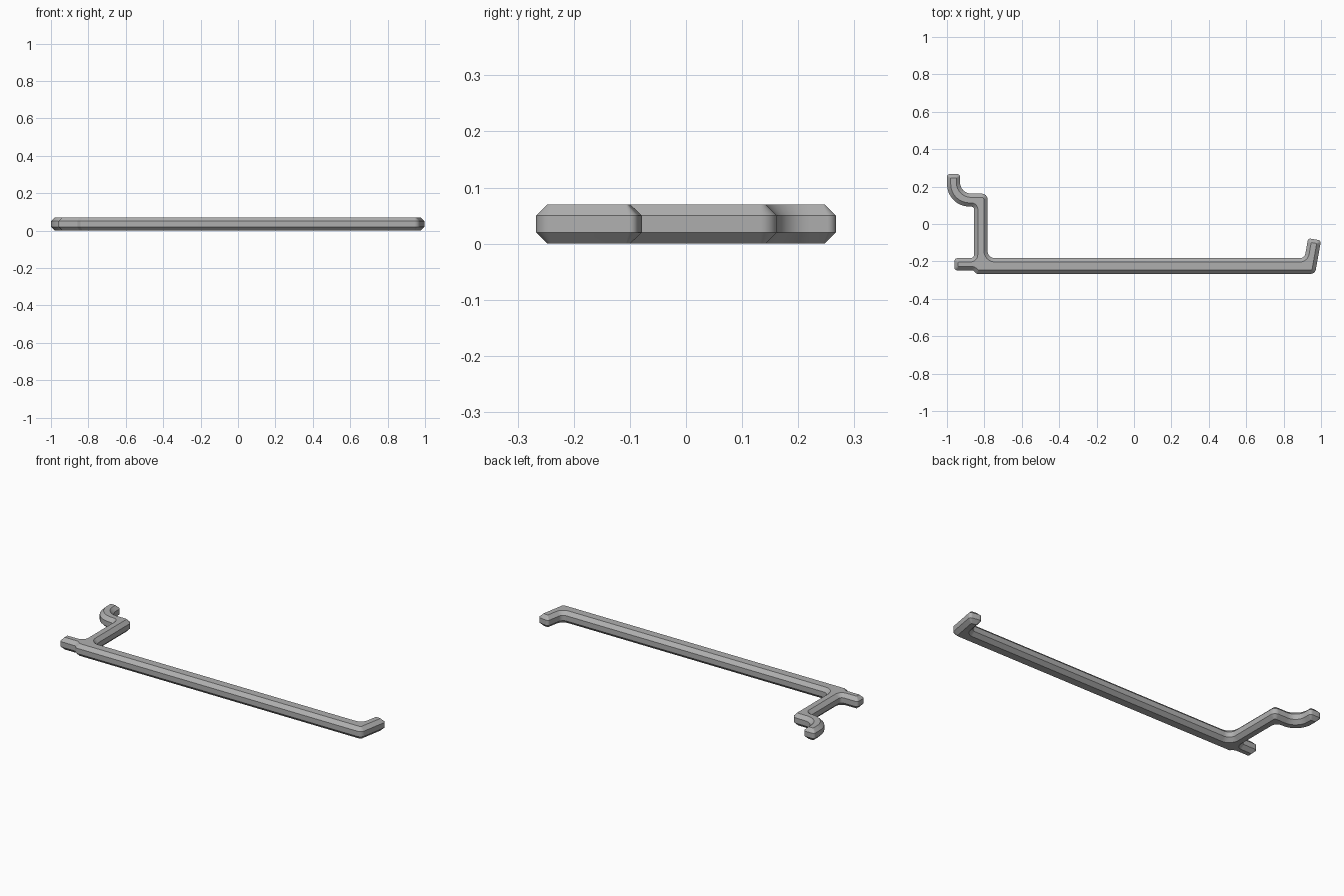
import bpy, bmesh, math
from mathutils import Vector

cube = bpy.data.objects.get("Cube")
if cube:
    bpy.data.objects.remove(cube, do_unlink=True)

HEIGHT, CHAMFER, STEPS = 0.07, 0.02, 8

# Sharp outline corners, counter-clockwise: x, y, fillet radius
CORNERS = [
    (-0.96, -0.248, 0.015), (-0.86, -0.248, 0.01), (-0.84, -0.267, 0.02),  # lower peg, step
    (0.968, -0.267, 0.03), (1.0, -0.088, 0.015),                           # upturned end
    (0.931, -0.076, 0.015), (0.912, -0.183, 0.03),
    (-0.783, -0.183, 0.04), (-0.783, 0.162, 0.03),                         # back arm
    (-0.93, 0.162, 0.06), (-0.93, 0.267, 0.015),                           # curved upper peg
    (-1.0, 0.267, 0.015), (-1.0, 0.093, 0.12),
    (-0.855, 0.093, 0.015), (-0.855, -0.183, 0.02), (-0.96, -0.183, 0.015),
]


def rounded_outline(inset):
    """Outline moved inwards by inset, with every corner filleted."""
    points = []
    for i, (x, y, radius) in enumerate(CORNERS):
        p = Vector((x, y))
        before = Vector(CORNERS[i - 1][:2])
        after = Vector(CORNERS[(i + 1) % len(CORNERS)][:2])
        d1, d2 = (p - before).normalized(), (after - p).normalized()
        n1, n2 = Vector((-d1.y, d1.x)), Vector((-d2.y, d2.x))
        mitre = (n1 + n2) / (1 + n1.dot(n2))
        turn = math.atan2(d1.x * d2.y - d1.y * d2.x, d1.dot(d2))
        side = 1 if turn > 0 else -1
        r = max(radius - side * inset, 0.003)
        centre = p + mitre * (inset + side * r)
        start = math.atan2(-side * n1.y, -side * n1.x)
        for k in range(STEPS + 1):
            a = start + turn * k / STEPS
            points.append(centre + r * Vector((math.cos(a), math.sin(a))))
    return points


# Grey plastic
grey = bpy.data.materials.new("grey")
grey.use_nodes = True
colour = (0.43, 0.43, 0.43, 1)
grey.diffuse_color = colour
grey.node_tree.nodes["Principled BSDF"].inputs["Base Color"].default_value = colour

# Hook body: four stacked outlines joined by chamfers and walls
bm = bmesh.new()
rings = []
for inset, z in ((CHAMFER, 0), (0, CHAMFER), (0, HEIGHT - CHAMFER), (CHAMFER, HEIGHT)):
    rings.append([bm.verts.new((p.x, p.y, z)) for p in rounded_outline(inset)])
for low, high in zip(rings, rings[1:]):
    for i in range(len(low)):
        bm.faces.new((low[i - 1], low[i], high[i], high[i - 1]))
bm.faces.new(rings[-1])
bm.faces.new(rings[0][::-1])

mesh = bpy.data.meshes.new("hook_body")
bm.to_mesh(mesh)
bm.free()
mesh.materials.append(grey)
hook = bpy.data.objects.new("hook_body", mesh)
bpy.context.collection.objects.link(hook)

# Smooth rounded corners, crisp chamfer edges
bpy.ops.object.select_all(action="DESELECT")
hook.select_set(True)
bpy.context.view_layer.objects.active = hook
bpy.ops.object.shade_smooth_by_angle(angle=math.radians(30))
